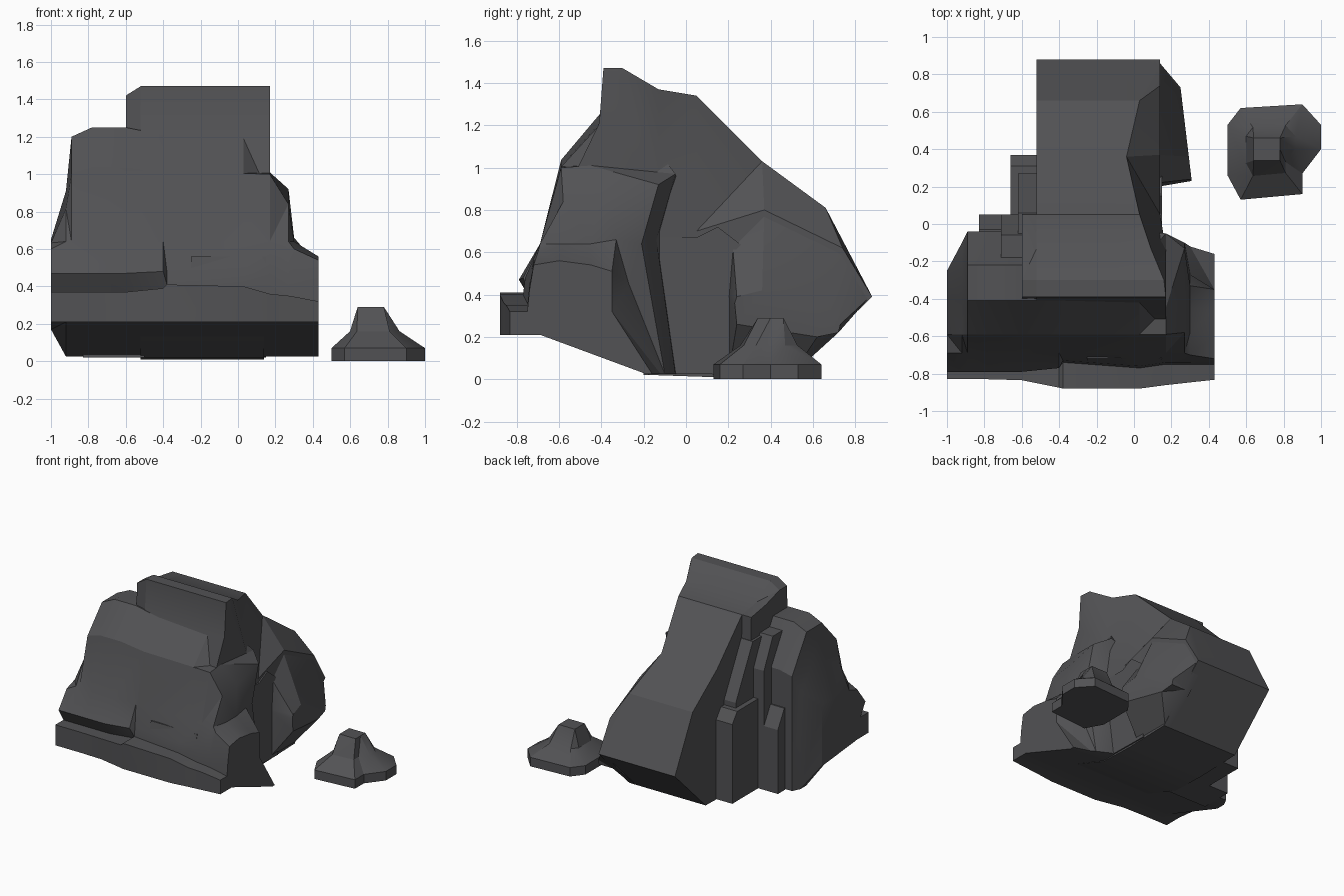
import bpy, bmesh, math

if "Cube" in bpy.data.objects:
    bpy.data.objects.remove(bpy.data.objects["Cube"])

mat = bpy.data.materials.new("dark_grey_stone")
mat.diffuse_color = (0.085, 0.085, 0.09, 1)
mat.use_nodes = True
mat.node_tree.nodes["Principled BSDF"].inputs["Base Color"].default_value = mat.diffuse_color


def loft(name, rings):
    """Skin equal-length rings of 3D points and cap both ends."""
    bm = bmesh.new()
    vs = [[bm.verts.new(p) for p in r] for r in rings]
    n = len(rings[0])
    for a, b in zip(vs, vs[1:]):
        for i in range(n):
            j = (i + 1) % n
            bm.faces.new((a[i], a[j], b[j], b[i]))
    bm.faces.new(vs[0][::-1])
    bm.faces.new(vs[-1])
    bmesh.ops.remove_doubles(bm, verts=bm.verts, dist=0.0005)
    bmesh.ops.triangulate(bm, faces=bm.faces)
    bmesh.ops.recalc_face_normals(bm, faces=bm.faces)
    me = bpy.data.meshes.new(name)
    bm.to_mesh(me)
    bm.free()
    ob = bpy.data.objects.new(name, me)
    bpy.context.collection.objects.link(ob)
    me.materials.append(mat)
    bpy.ops.object.select_all(action='DESELECT')
    ob.select_set(True)
    bpy.context.view_layer.objects.active = ob
    bpy.ops.object.shade_smooth_by_angle(angle=math.radians(25))
    return ob


def sect(x, prof, tilt=0.0):
    """Side profile (y, z) placed at x; tilt slides x along y."""
    return [(x + tilt * (y - 0.22), y, z) for y, z in prof]


# Tall central slab with the long back slope and a chamfered right ridge
main = [(-.58, .64), (-.55, .92), (-.41, 1.21), (-.39, 1.47), (-.30, 1.47), (-.13, 1.37),
        (.05, 1.34), (.36, 1.03), (.66, .81), (.88, .39), (.50, .02), (.12, .01),
        (-.17, .02), (-.68, .21)]
edge = main[:4] + [(-.30, 1.44), (-.13, .96), (.05, .70), (.37, .80), (.74, .62)] + main[9:]
ridge_x = [.16] * 5 + [.09, .03, -.04, .03] + [.11] * 5
edge_x = [.17] * 6 + [.14] * 8
loft("central_slab", [sect(-.52, main), sect(-.1, main),
                      [(x, y, z) for x, (y, z) in zip(ridge_x, main)],
                      [(x, y, z) for x, (y, z) in zip(edge_x, edge)]])

# Crest shoulder left of the central slab
crest = [(-.41, 1.0)] + main[3:7] + [(.06, .9)]
loft("crest_shoulder", [sect(-.60, [(y, min(z, 1.42)) for y, z in crest]),
                        sect(-.52, crest), sect(-.45, [(y, z - .02) for y, z in crest])])


# Broad front block: ledge, undercut lip and sloping face up to a top height
def front(x, yf, zl, lip, ztop, yb, zfoot=.64):
    under = -.73 if lip < -.765 else lip - .01
    zb = .17 if x == -1 else .025
    face = [(-.69, 0), (-.59, .65), (-.41, 1), (min(-.22, yb - .02), 1), (yb, .5)]
    return sect(x, [(yb, zb), (min(-.17, yb - .03), zb), (-.69, .21), (yf, .21), (yf, zl),
                    (under, zl), (lip, min(.48, zl + .1))]
                + [(y, zfoot + (ztop - zfoot) * f) for y, f in face])


rings = [front(*r) for r in (
    (-1, -.83, .37, -.79, .65, -.25, .60),
    (-.92, -.83, .37, -.79, .91, -.10),
    (-.89, -.83, .37, -.79, 1.20, -.04),
    (-.78, -.83, .37, -.79, 1.25, -.04),
    (-.60, -.835, .37, -.79, 1.25, -.04),
    (-.40, -.875, .39, -.77, 1.21, -.04),
    (-.38, -.88, .41, -.73, 1.21, -.04),
    (.03, -.88, .40, -.76, 1.20, -.04))]
# Right end drops in facets to a low wedge
right = [(-.69, .64), (-.59, 1.0), (-.45, 1.01), (-.05, .97), (-.14, .66)]
step = [(-.69, .64), (-.58, .84), (-.40, .86), (-.13, .92), (-.21, .64)]
low = [(-.70, .60), (-.58, .64), (-.45, .64), (-.33, .66), (-.27, .45)]
wedge = [(-.72, .54), (-.60, .56), (-.45, .54), (-.35, .51), (-.35, .32)]
for x, yb, zl, t in ((.17, -.05, .36, right), (.27, -.10, .35, step),
                     (.30, -.12, .345, low), (.43, -.16, .32, wedge)):
    rings.append(front(x, -.88 + x * .11, zl, -.74, .9, yb)[:7] + sect(x, t))
loft("front_block", rings)

# Shallow raised strip on the front face
p = [(-.735, .48), (-.72, .56), (-.6, .56), (-.6, .48)]
loft("ledge_strip", [sect(-.25, p), sect(.15, p)])

# Stepped columns down the left side: x range, back y, shoulder z, top y and z
for nm, x0, x1, y, zs, yt, zt, zb in (
        ("rear_column", -.66, -.50, .37, .64, .31, .72, .02),
        ("rear_column_cap", -.62, -.50, .27, .76, .06, 1.16, .6),
        ("middle_column", -.83, -.65, .05, .52, -.03, .66, .02),
        ("upper_column", -.71, -.55, .05, .95, -.06, 1.18, .02)):
    p = [(y, zb), (y, zs), (yt, zt), (-.2, zt), (-.2, zb)]
    loft(nm, [sect(x0, p), sect(x1, p)])

# Thin inner slab in the right-hand cleft
neck = [(-.18, .03), (-.15, .67), (.05, .67), (.15, .72), (.28, .62), (.28, .02)]
loft("cleft_slab", [sect(.05, neck), sect(.15, neck)])

# Right rear buttress: leans out from the slab to a low ridge
inner = [(.20, .02), (.20, .40), (.22, .64), (.37, .79), (.74, .61), (.87, .39), (.72, .22),
         (.50, .02)]
outer = [(.24, .26), (.23, .36), (.24, .39), (.36, .42), (.68, .30), (.73, .26), (.72, .22),
         (.62, .20)]
loft("right_rear_buttress", [sect(.08, inner), sect(.13, inner), sect(.31, outer, -.12)])

# Separate small boulder: stacked outlines
base = [(.5, .26), (.57, .13), (.90, .16), (.90, .27), (1, .40), (1, .53), (.90, .64),
        (.57, .62), (.5, .53)]


def outline(z, s):
    return [(.71 + (x - .71) * s, .40 + (y - .40) * s, z) for x, y in base]


top = [(min(max(x, .64), .78), min(max(y, .34), .46), .29) for x, y in base]
loft("small_boulder", [outline(0, 1), outline(.07, 1), outline(.16, .53), top])
